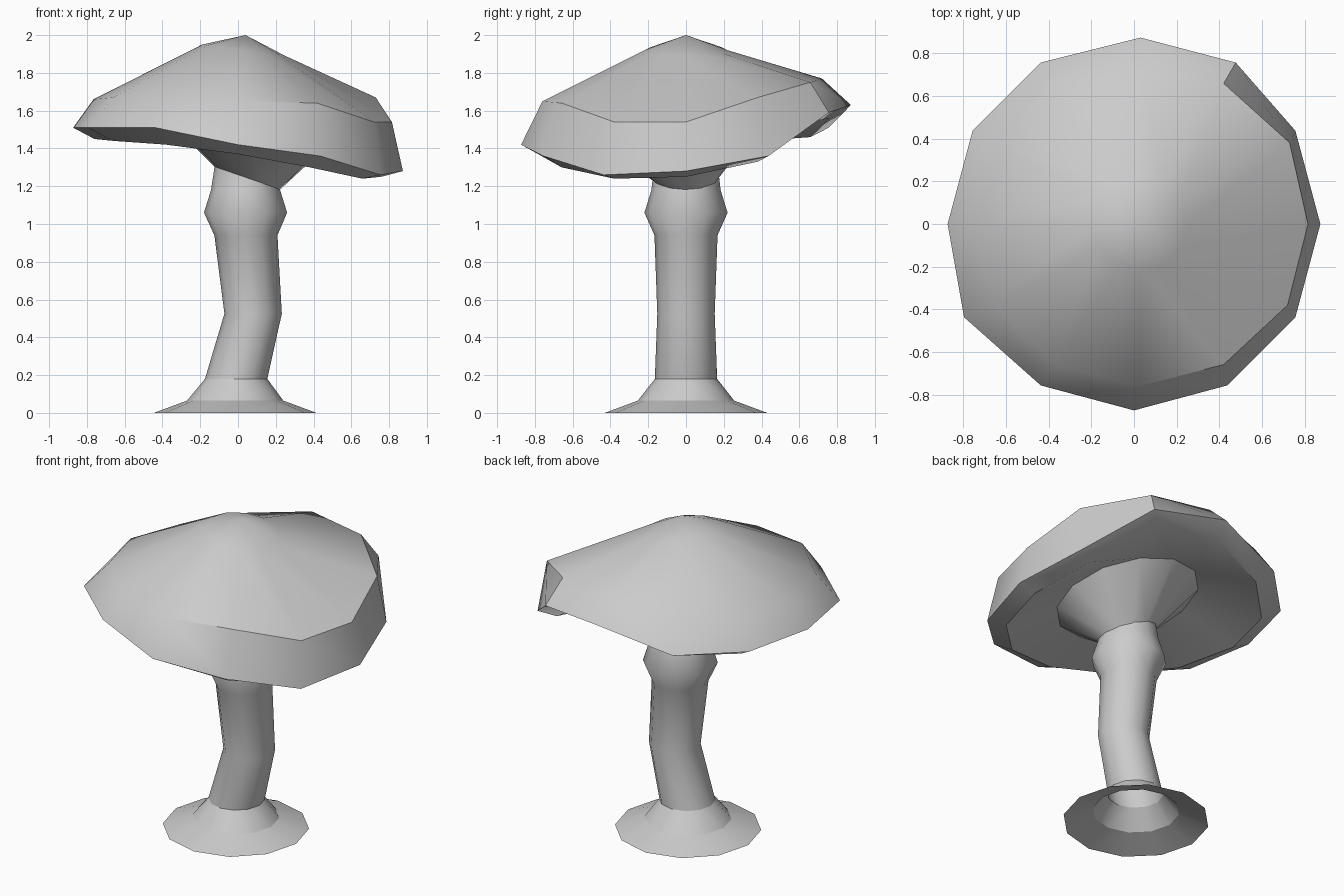
import bpy, bmesh
from math import cos, sin, radians, tau

SIDES = 12

cube = bpy.data.objects.get("Cube")
if cube:
    bpy.data.objects.remove(cube, do_unlink=True)

grey = bpy.data.materials.new("plain grey")
grey.use_nodes = True
colour = (0.6, 0.6, 0.6, 1)
grey.diffuse_color = colour
grey.node_tree.nodes["Principled BSDF"].inputs["Base Color"].default_value = colour


def ring(cx, rx, ry, heights, nudge={}):
    """Points of a twelve-sided ring, one height per corner, some corners nudged in x and y."""
    points = []
    for i, h in enumerate(heights):
        dx, dy = nudge.get(i, (0, 0))
        a = tau * i / SIDES
        points.append((cx + rx * cos(a) + dx, ry * sin(a) + dy, h))
    return points


def tilted(cx, r, z, drop=0, rise=0):
    """A flat ring that drops towards +x and rises towards +y."""
    angles = [tau * i / SIDES for i in range(SIDES)]
    return ring(cx, r, r, [z - drop * cos(a) + rise * sin(a) for a in angles])


def loft(name, rings, sharp, tip=None):
    """Join the rings with quads, starting from an optional pointed tip."""
    bm = bmesh.new()
    loops = [[bm.verts.new(p) for p in r] for r in rings]
    for i in range(SIDES):
        j = (i + 1) % SIDES
        for a, b in zip(loops, loops[1:]):
            bm.faces.new((a[i], b[i], b[j], a[j]))
    if tip:
        top = bm.verts.new(tip)
        for i in range(SIDES):
            bm.faces.new((top, loops[0][i], loops[0][(i + 1) % SIDES]))
    mesh = bpy.data.meshes.new(name)
    bm.to_mesh(mesh)
    bm.free()
    mesh.materials.append(grey)
    obj = bpy.data.objects.new(name, mesh)
    bpy.context.collection.objects.link(obj)
    bpy.ops.object.select_all(action='DESELECT')
    obj.select_set(True)
    bpy.context.view_layer.objects.active = obj
    bpy.ops.object.shade_smooth_by_angle(angle=radians(sharp))


# Cap: crown, uneven shoulder, flared rim, underside lip and central funnel
shoulder = [1.54, 1.67, 1.75, 1.77, 1.68, 1.64, 1.66, 1.67, 1.68, 1.65, 1.64, 1.54]
rim = [1.28, 1.36, 1.59, 1.63, 1.51, 1.50, 1.51, 1.51, 1.51, 1.42, 1.36, 1.26]
lip = [1.25, 1.33, 1.54, 1.56, 1.46, 1.44, 1.45, 1.44, 1.42, 1.37, 1.30, 1.24]
loft("cap", [
    tilted(0.03, 0.22, 1.92, 0.03),
    ring(0.025, 0.79, 0.76, shoulder, {1: (0.02, 0), 3: (0, -0.04), 11: (0.01, 0)}),
    ring(0, 0.873, 0.873, rim, {2: (0.04, 0), 3: (0.03, 0), 7: (-0.04, 0)}),
    ring(0, 0.76, 0.76, lip),
    tilted(0.05, 0.42, 1.48, 0.07, 0.08),
    tilted(0.05, 0.17, 1.24, 0.06),
], 36, tip=(0.04, 0, 2.0))

# Stem: bent stalk with a swollen collar near the top
loft("stem", [
    tilted(0.05, 0.17, 1.30, 0.03),
    tilted(0.04, 0.183, 1.18),
    tilted(0.04, 0.22, 1.06),
    tilted(0.042, 0.167, 0.94),
    tilted(0.08, 0.152, 0.525),
    tilted(-0.01, 0.165, 0.18),
], 50)

# Foot: open, spreading skirt
loft("foot", [
    tilted(-0.01, 0.165, 0.18),
    tilted(-0.015, 0.255, 0.065),
    tilted(-0.015, 0.43, 0),
], 28)
